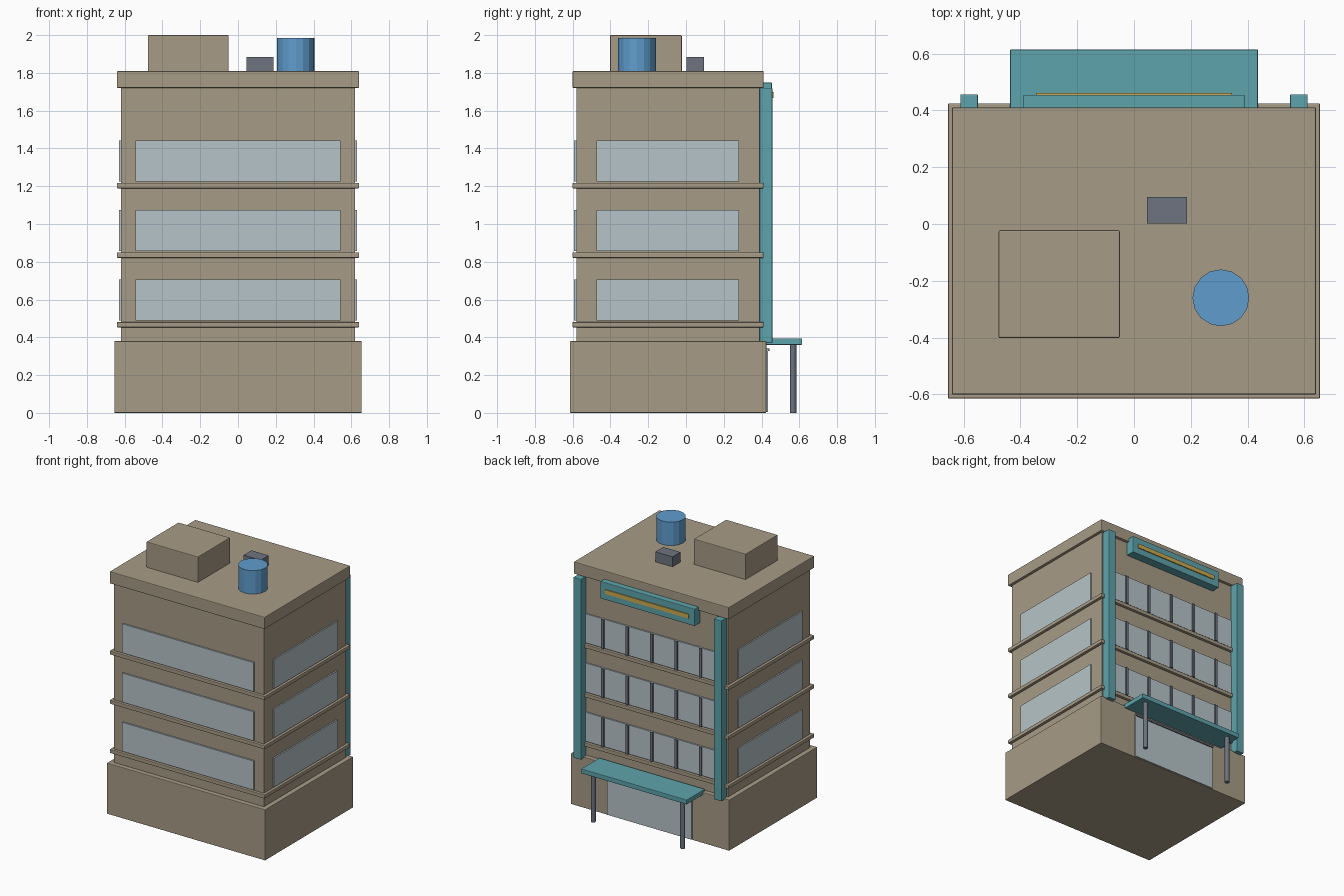
import bpy
from math import radians

cube = bpy.data.objects.get("Cube")
if cube:
    bpy.data.objects.remove(cube, do_unlink=True)


def material(name, rgb):
    m = bpy.data.materials.new(name)
    m.use_nodes = True
    m.diffuse_color = (*rgb, 1)
    m.node_tree.nodes["Principled BSDF"].inputs["Base Color"].default_value = (*rgb, 1)
    return m


TAN = material("tan_concrete", (0.39, 0.33, 0.24))
GLASS = material("pale_glass", (0.47, 0.55, 0.58))
TEAL = material("teal_trim", (0.11, 0.37, 0.41))
GREY = material("dark_metal", (0.155, 0.175, 0.215))
BLUE = material("tank_blue", (0.115, 0.335, 0.61))
GOLD = material("sign_gold", (0.6, 0.4, 0.08))


def finish(obj, name, mat, bevel=0):
    obj.name = name
    obj.data.materials.append(mat)
    if bevel:
        mod = obj.modifiers.new("soft_edges", "BEVEL")
        mod.width = bevel
        mod.segments = 2
    return obj


def box(name, mat, x, y, z, bevel=0):
    """Box from (min, max) ranges on each axis."""
    ranges = (x, y, z)
    bpy.ops.mesh.primitive_cube_add(size=1, location=[(a + b) / 2 for a, b in ranges])
    obj = bpy.context.object
    obj.scale = [b - a for a, b in ranges]
    bpy.ops.object.transform_apply(location=False, rotation=False, scale=True)
    return finish(obj, name, mat, bevel)


def cylinder(name, mat, x, y, z, radius, sides):
    bpy.ops.mesh.primitive_cylinder_add(vertices=sides, radius=radius, depth=z[1] - z[0],
                                        location=(x, y, (z[0] + z[1]) / 2))
    return finish(bpy.context.object, name, mat)


# Main mass: every layer is the tower footprint grown by an overhang
W, FRONT, BACK = 0.62, -0.58, 0.39


def slab(name, grow, z, bevel=0.004):
    box(name, TAN, (-W - grow, W + grow), (FRONT - grow, BACK + grow), z, bevel)


slab("ground_floor", 0.035, (0, 0.38))
slab("tower", 0, (0.37, 1.73), 0)
slab("roof_parapet", 0.021, (1.72, 1.81), 0.005)

# Upper floors: ledge, ribbon windows and rear mullions
for floor in range(3):
    z0 = 0.488 + 0.368 * floor
    glass_z = (z0, z0 + 0.217)
    tag = f"_{floor + 1}"
    slab("floor_ledge" + tag, 0.021, (z0 - 0.035, z0 - 0.007))
    box("front_window" + tag, GLASS, (-0.543, 0.543), (FRONT - 0.012, FRONT + 0.01), glass_z)
    box("rear_window" + tag, GLASS, (-0.555, 0.555), (BACK - 0.01, BACK + 0.01), glass_z)
    for side, label in ((1, "left"), (-1, "right")):
        xs = sorted((side * (W - 0.01), side * (W + 0.01)))
        box(f"{label}_window{tag}", GLASS, xs, (-0.475, 0.28), glass_z)
    for i in range(-2, 3):
        x = i * 0.202
        box(f"mullion{tag}_{i + 3}", GREY, (x - 0.01, x + 0.01), (BACK, BACK + 0.02), glass_z)

# Rear fins and canopy posts, mirrored
for side, label in ((1, "left"), (-1, "right")):
    xs = sorted((side * 0.55, side * 0.612))
    box(label + "_fin", TEAL, xs, (BACK, 0.457), (0.37, 1.72), 0.004)
    cylinder(label + "_canopy_post", GREY, side * 0.37, 0.567, (0, 0.365), 0.017, 12)

# Entrance
box("canopy", TEAL, (-0.437, 0.437), (0.40, 0.615), (0.36, 0.395), 0.004)
box("entrance_glass", GLASS, (-0.35, 0.35), (0.41, 0.433), (0.005, 0.335))
box("entrance_lintel", GREY, (-0.35, 0.35), (0.41, 0.441), (0.328, 0.342))

# Sign panel with a blank gold strip
box("sign_panel", TEAL, (-0.39, 0.39), (0.38, 0.455), (1.62, 1.748), 0.004)
box("sign_strip", GOLD, (-0.345, 0.345), (0.453, 0.462), (1.667, 1.699))

# Roof equipment
box("stair_house", TAN, (-0.477, -0.05), (-0.402, -0.022), (1.80, 2.0), 0.005)
box("vent_unit", GREY, (0.045, 0.187), (0.002, 0.095), (1.80, 1.885))
cylinder("water_tank", BLUE, 0.306, -0.26, (1.80, 1.985), 0.1, 16)
